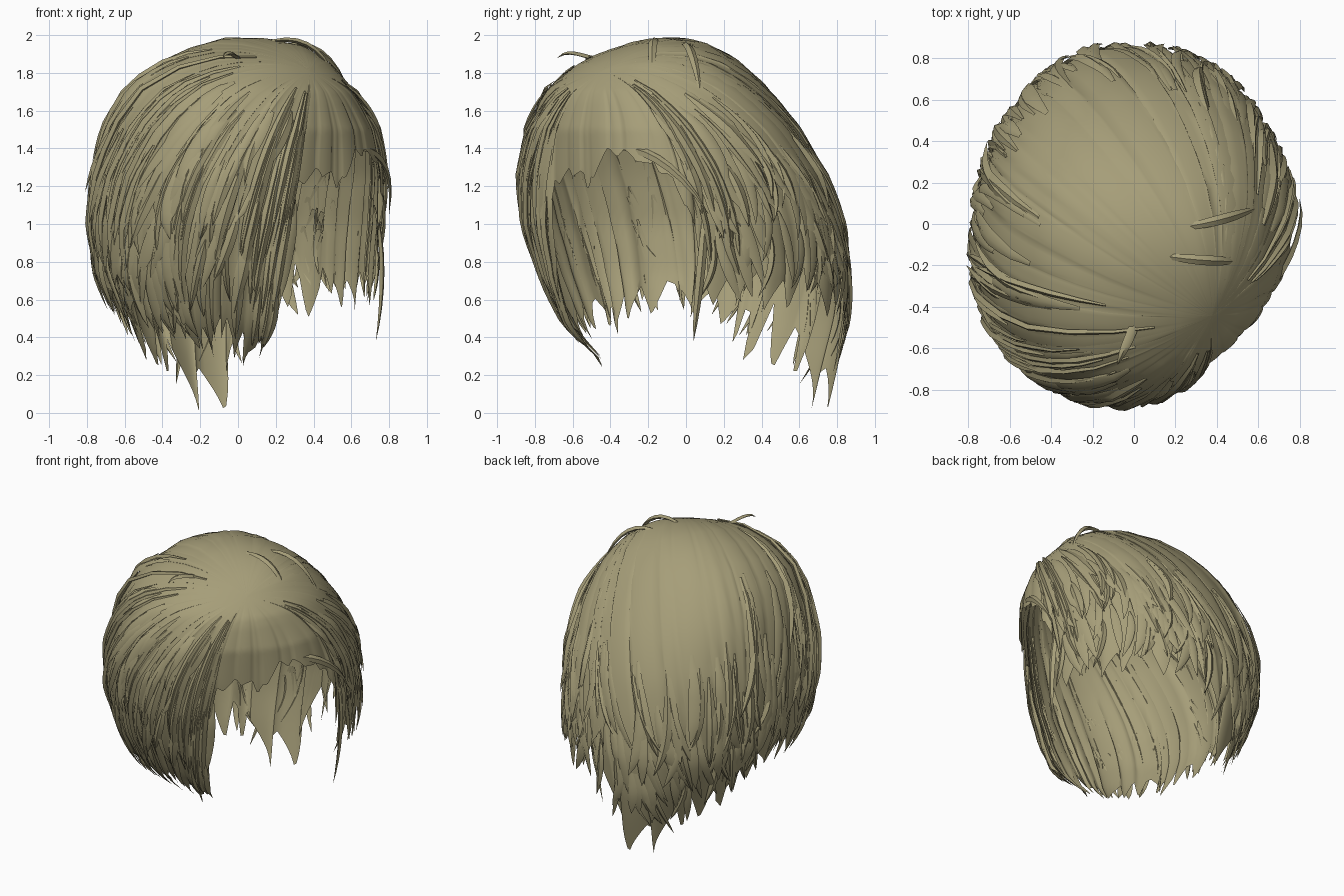
import bpy, math, random
from mathutils import Vector

if "Cube" in bpy.data.objects:
    bpy.data.objects.remove(bpy.data.objects["Cube"])

random.seed(11)
mat = bpy.data.materials.new("olive_blond")
mat.diffuse_color = (0.38, 0.34, 0.19, 1)
mat.use_nodes = True
mat.node_tree.nodes["Principled BSDF"].inputs["Base Color"].default_value = mat.diffuse_color

# --- Head-shaped envelope: radii per height towards +x, +y, -x, -y
AX, AY, CZ = 0.0, -0.1, 1.1
ZS = [0.0, 0.3, 0.5, 0.75, 1.0, 1.25, 1.5, 1.7, 1.85, 1.945, 1.99]
RAD = [
    [.58, .65, .70, .73, .755, .755, .71, .62, .49, .34, 0],
    [.83, .90, .935, .95, .91, .84, .71, .55, .39, .24, 0],
    [.44, .53, .63, .73, .765, .745, .685, .59, .42, .21, 0],
    [.26, .35, .54, .66, .735, .765, .735, .65, .47, .24, 0],
]


def lerp_table(xs, ys, x):
    if x <= xs[0]:
        return ys[0]
    for i in range(len(xs) - 1):
        if x <= xs[i + 1]:
            f = (x - xs[i]) / (xs[i + 1] - xs[i])
            return ys[i] + (ys[i + 1] - ys[i]) * f
    return ys[-1]


RSQ = [[r * r for r in row] for row in RAD]


def radius(az, z):
    c, s = math.cos(az), math.sin(az)
    a = math.sqrt(lerp_table(ZS, RSQ[0 if c > 0 else 2], z)) + 1e-5
    b = math.sqrt(lerp_table(ZS, RSQ[1 if s > 0 else 3], z)) + 1e-5
    n = 2.2
    r = ((abs(c) / a) ** n + (abs(s) / b) ** n) ** (-1 / n)
    # flatter towards the open front right corner
    d = abs(math.degrees(az) + 50) / 50
    k = lerp_table([.45, .8, 1.25, 1.65], [.03, .15, .15, .06], z)
    return r * (1 - k * (0.5 + 0.5 * math.cos(math.pi * d))) if d < 1 else r


def on_env(az, z):
    r = radius(az, z)
    return Vector((AX + r * math.cos(az), AY + r * math.sin(az), z))


CEN = Vector((AX, AY, CZ))


def project(d):
    """Point of the envelope in direction d from the head centre."""
    d = d.normalized()
    az = math.atan2(d.y, d.x)
    t = d.z / max(1e-4, math.hypot(d.x, d.y))
    lo, hi = -0.1, 1.99
    for _ in range(18):
        m = (lo + hi) / 2
        if m - CZ - t * radius(az, m) > 0:
            hi = m
        else:
            lo = m
    return on_env(az, (lo + hi) / 2)


# --- Hem height by azimuth (degrees, -90 is the front)
HEM_A = [-180, -160, -140, -120, -100, -69, -66, -62, -50, -42, -38, -34, -27, -15, 0, 8, 14,
         18, 30, 50, 70, 80, 88, 97, 105, 113, 126, 140, 150, 165, 180]
HEM_Z = [.57, .54, .47, .42, .39, .36, .9, 1.22, 1.29, 1.27, 1.2, 1.27, 1.38, 1.38, 1.25, 1.1, .85,
         .6, .6, .65, .64, .5, .35, .22, .15, .19, .32, .42, .53, .58, .57]


def hem(deg):
    return lerp_table(HEM_A, HEM_Z, (deg + 180) % 360 - 180)


WHORL = Vector((0.33, -0.30, 0.62))


def flow(deg, s, z_end):
    """Combed path from the parting (s=0) to the hem (s=1)."""
    az = math.radians((deg + 180) % 360 - 180)
    e = on_env(az, z_end) - CEN
    m = (on_env(az, z_end + 0.6 * (1.75 - z_end)) - CEN) * 1.08
    return project(WHORL * (1 - s) ** 2 + m * 2 * s * (1 - s) + e * s * s)


def make_mesh(name, verts, faces, angle=50):
    me = bpy.data.meshes.new(name)
    me.from_pydata([(v.x, v.y, min(max(v.z, 0), 2)) for v in verts], [], faces)
    me.materials.append(mat)
    ob = bpy.data.objects.new(name, me)
    bpy.context.collection.objects.link(ob)
    bpy.ops.object.select_all(action='DESELECT')
    ob.select_set(True)
    bpy.context.view_layer.objects.active = ob
    bpy.ops.object.shade_smooth_by_angle(angle=math.radians(angle))


# --- Main hair cap: locks of columns with pointed tips
NC, NR = 320, 26
cols = []
while len(cols) < NC:
    w = min(random.randint(4, 11), NC - len(cols))
    lift, extra, peak = random.uniform(-.010, .020), random.uniform(-.06, .06), random.uniform(.2, .8)
    sway = random.uniform(-5, 5)
    for k in range(w):
        u = (k + 0.5) / w
        tri = u / peak if u < peak else (1 - u) / (1 - peak)
        cols.append((lift + .014 * math.sin(math.pi * u), extra, tri, sway * math.sin(math.pi * u)))
verts, faces = [], []
for c, (lift, extra, tri, sway) in enumerate(cols):
    deg = -180 + 360 * c / NC
    h = hem(deg)
    if -78 < deg < 18:
        sway = 0
    if -64 < deg < 5:
        lift *= .35
    amp = .05 if h > 1.0 else (.3 if 68 < deg < 150 else .17)
    z_end = h + amp * (.6 - tri) + extra * (.3 if h > 1.0 else 1)
    for r in range(NR):
        s = (r + 0.02) / (NR - 1)
        p = flow(deg + sway * s ** 3, s, max(.01, z_end))
        n = (p - CEN).normalized()
        verts.append(p + n * (lift - .008) * min(1, max(0, s - .1) * 1.6))
for c in range(NC):
    d = (c + 1) % NC
    for r in range(NR - 1):
        faces.append((c * NR + r, c * NR + r + 1, d * NR + r + 1, d * NR + r))
faces.append([c * NR for c in range(NC)])
make_mesh("hair_cap", verts, faces)


# --- Tapered locks lying on the cap
def add_lock(pts, width, height, V, F, closed=False):
    n, k = len(pts), 4 if closed else 3
    base = len(V)
    for i, p in enumerate(pts):
        t = (pts[min(i + 1, n - 1)] - pts[max(i - 1, 0)]).normalized()
        nrm = (p - CEN).normalized()
        side = t.cross(nrm).normalized()
        w = width * (max(0, math.sin(math.pi * (.06 + .94 * i / (n - 1)))) ** .8 + .02)
        V += [p - side * w, p + nrm * height * w / width, p + side * w]
        if closed:
            V.append(p - nrm * height * w / width)
    for i in range(n - 1):
        a, b = base + i * k, base + (i + 1) * k
        for j in range(k if closed else k - 1):
            q = (j + 1) % k
            F.append((a + j, a + q, b + q, b + j))


V, F = [], []
for _ in range(380):
    deg = random.uniform(-180, 180)
    if -69 < deg < 9:
        continue
    h = hem(deg)
    s0 = random.uniform(.2, .76)
    if 60 < deg < 150:
        s0 = random.uniform(.35, .75)
    s1 = min(1.0, s0 + random.uniform(.2, .36))
    curl, tip = random.uniform(-9, 9), random.uniform(.005, .04)
    if -82 < deg < 20:
        curl = 0
    pts = []
    for i in range(9):
        f = i / 8
        p = flow(deg + curl * f * f, s0 + (s1 - s0) * f, h)
        pts.append(p + (p - CEN).normalized() * (.006 + .012 * math.sin(math.pi * f) + tip * f * f))
    add_lock(pts, random.uniform(.016, .042), random.uniform(.008, .02), V, F)
make_mesh("surface_locks", V, F)

# --- Thicker swept locks bordering the face opening and the fringe
V, F = [], []
for i in range(34):
    deg = random.choice([random.uniform(10, 32), random.uniform(-100, -71), random.uniform(-175, -110)])
    s0, s1 = random.uniform(.12, .4), random.uniform(.65, .95)
    lift = random.uniform(.02, .04)
    pts = []
    for k in range(13):
        f = k / 12
        p = flow(deg, s0 + (s1 - s0) * f, hem(deg))
        pts.append(p + (p - CEN).normalized() * lift * math.sin(math.pi * min(1, f * .8 + .05)))
    add_lock(pts, random.uniform(.018, .03), .018, V, F, True)
make_mesh("swept_locks", V, F)


# --- Loose stray locks standing off the head
def bezier(p, n=9):
    p = [Vector(q) for q in p]
    return [p[0] * (1 - t) ** 3 + p[1] * 3 * t * (1 - t) ** 2 + p[2] * 3 * t * t * (1 - t) + p[3] * t ** 3
            for t in (i / (n - 1) for i in range(n))]


V, F = [], []
STRAYS = [
    ((.05, -.35, 1.87), (0, -.52, 1.85), (-.05, -.60, 1.95), (-.08, -.68, 1.88)),
    ((.12, -.15, 1.95), (.30, -.18, 2.02), (.46, -.18, 1.95), (.52, -.18, 1.74)),
    ((.20, -.02, 1.93), (.38, 0, 2.00), (.52, .05, 1.90), (.60, .08, 1.66)),
    ((.62, -.36, 1.40), (.70, -.28, 1.42), (.84, -.05, 1.35), (.80, .12, 1.05)),
    ((-.55, -.40, 1.60), (-.70, -.35, 1.50), (-.76, -.25, 1.35), (-.81, -.2, 1.17)),
    ((.72, .10, 1.1), (.78, .1, .9), (.77, .06, .6), (.73, .04, .38)),
]
for st in STRAYS:
    add_lock(bezier(st), .024, .014, V, F, True)
make_mesh("stray_locks", V, F)
